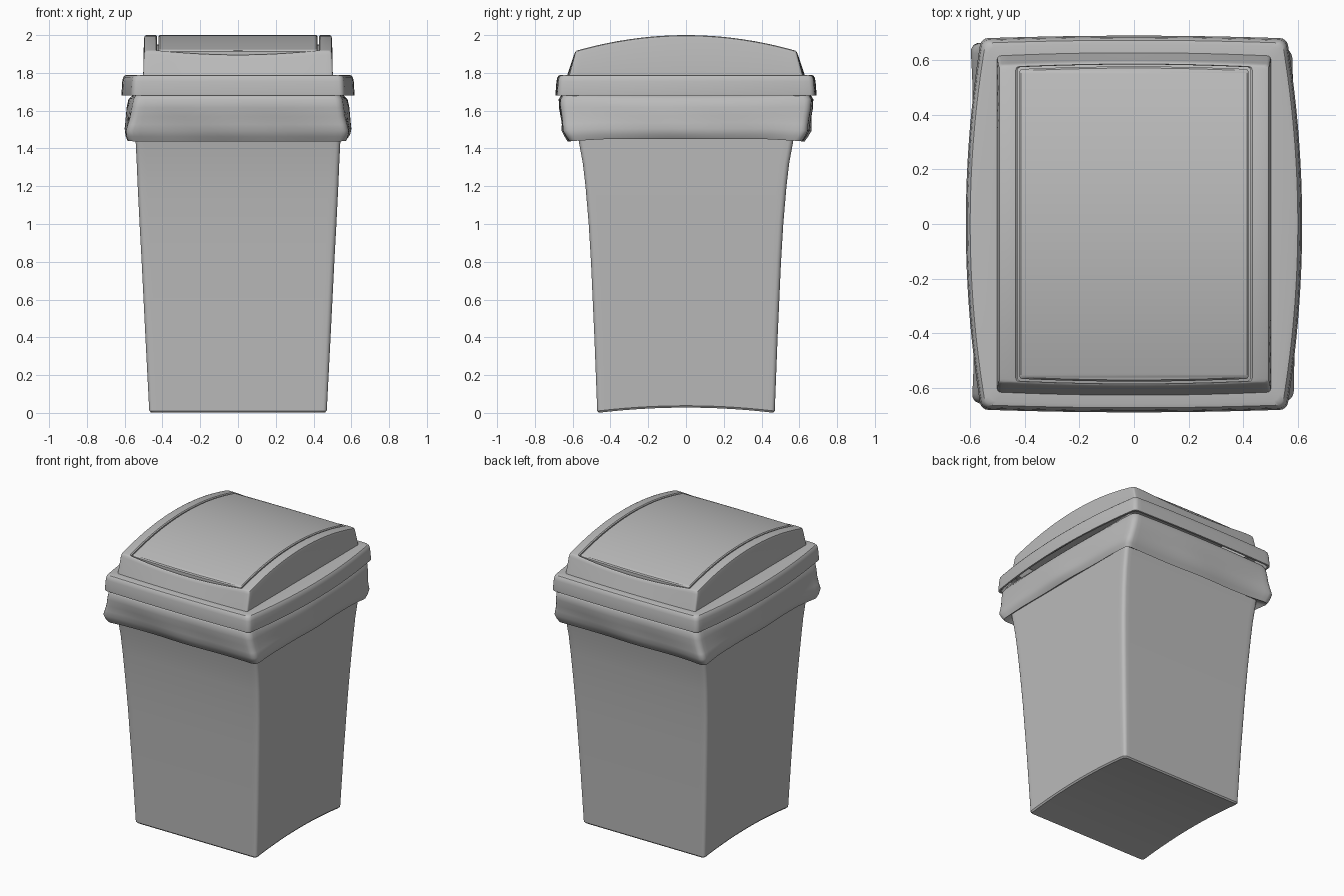
import bpy
import math

cube = bpy.data.objects.get("Cube")
if cube:
    bpy.data.objects.remove(cube, do_unlink=True)

grey = bpy.data.materials.new("grey plastic")
grey.use_nodes = True
colour = (0.5, 0.5, 0.5, 1)
grey.diffuse_color = colour
bsdf = next(n for n in grey.node_tree.nodes if n.type == 'BSDF_PRINCIPLED')
bsdf.inputs["Base Color"].default_value = colour

EDGE, ARC = 20, 4


def outline(hx, hy, r, bow_x=0.0, bow_y=0.0):
    """Rounded rectangle with bowed sides, counter-clockwise from the front centre."""
    quarter = [((hx - r) * (i + 0.5) / (EDGE / 2), -hy) for i in range(EDGE // 2)]
    for i in range(ARC + 1):
        a = math.pi / 2 * (i / ARC - 1)
        quarter.append((hx - r + r * math.cos(a), -hy + r + r * math.sin(a)))
    quarter += [(hx, -(hy - r) * (1 - (i + 0.5) / (EDGE / 2))) for i in range(EDGE // 2)]
    half = quarter + [(x, -y) for x, y in reversed(quarter)]
    ring = half + [(-x, y) for x, y in reversed(half)]
    return [(x + x / hx * bow_x * (1 - (y / hy) ** 2),
             y + y / hy * bow_y * (1 - (x / hx) ** 2)) for x, y in ring]


def loft(name, rings, cap_start=False, cap_end=False, angle=35):
    """Skin a list of rings; caps are strips across x, so they may arch along y."""
    n = len(rings[0])
    verts = [p for ring in rings for p in ring]
    faces = []
    for k in range(len(rings) - 1):
        for i in range(n):
            j = (i + 1) % n
            faces.append((k * n + i, k * n + j, (k + 1) * n + j, (k + 1) * n + i))
    last = (len(rings) - 1) * n
    for i in range(n // 2 - 1):
        strip = (i, i + 1, n - 2 - i, n - 1 - i)
        if cap_start:
            faces.append(strip[::-1])
        if cap_end:
            faces.append(tuple(last + v for v in strip))
    mesh = bpy.data.meshes.new(name)
    mesh.from_pydata(verts, [], faces)
    mesh.materials.append(grey)
    obj = bpy.data.objects.new(name, mesh)
    bpy.context.scene.collection.objects.link(obj)
    bpy.ops.object.select_all(action='DESELECT')
    obj.select_set(True)
    bpy.context.view_layer.objects.active = obj
    bpy.ops.object.shade_smooth_by_angle(angle=math.radians(angle))
    return obj


def flat(points, z):
    return [(x, y, z) for x, y in points]


# Tapered container with an arched underside and flared front and back
def foot(points, lift):
    return [(x, y, lift + 0.028 * (1 - (y / 0.47) ** 2)) for x, y in points]


body = [foot(outline(0.462, 0.462, 0.02), 0.0), foot(outline(0.47, 0.47, 0.02), 0.01)]
for hx, hy, z in [(0.49, 0.485, 0.4), (0.51, 0.503, 0.8), (0.521, 0.515, 1.0),
                  (0.531, 0.532, 1.2), (0.536, 0.546, 1.32), (0.542, 0.568, 1.44),
                  (0.545, 0.59, 1.55), (0.545, 0.62, 1.69)]:
    body.append(flat(outline(hx, hy, 0.025), z))
loft("container", body, cap_start=True, cap_end=True)


# Liner bag folded over the mouth, loose and creased
def bag_ring(hx, hy, bow, z, loose):
    ring = []
    for x, y in outline(hx, hy, 0.035, bow, 0.012):
        a = math.atan2(y, x)
        corner = (abs(x) / hx * abs(y) / hy) ** 6
        flare = 0.045 * corner * loose if x < 0 else 0.015 * corner * loose
        crease = 0.009 * loose * math.sin(5 * a + 14 * z) * math.sin(3 * a + 1)
        bulge = 1 + flare + crease
        drop = 0.022 * loose * max(abs(x) / hx * 0.5, (y / hy) ** 2)
        ring.append((x * bulge, y * bulge, z - drop))
    return ring


bag = [bag_ring(*row) for row in [
    (0.525, 0.62, 0.0, 1.69, 0), (0.54, 0.65, 0.02, 1.68, 0), (0.55, 0.662, 0.03, 1.66, 0),
    (0.555, 0.66, 0.035, 1.62, 0.2), (0.558, 0.65, 0.035, 1.58, 0.5),
    (0.565, 0.642, 0.03, 1.545, 0.8), (0.572, 0.638, 0.025, 1.515, 1),
    (0.57, 0.622, 0.02, 1.485, 1), (0.562, 0.606, 0.01, 1.46, 1),
    (0.535, 0.56, 0.0, 1.475, 0)]]
loft("liner_bag", bag, angle=60)

# Overhanging lid rim, open underneath
rim = [flat(outline(hx, hy, r, 0.056, 0.01), z) for hx, hy, r, z in [
    (0.52, 0.645, 0.02, 1.765), (0.549, 0.667, 0.02, 1.68), (0.56, 0.68, 0.025, 1.68),
    (0.561, 0.681, 0.025, 1.69), (0.557, 0.676, 0.025, 1.755), (0.553, 0.672, 0.025, 1.775),
    (0.545, 0.664, 0.025, 1.786), (0.53, 0.65, 0.025, 1.79)]]
rim.append(flat(outline(0.48, 0.59, 0.02), 1.79))
loft("lid_rim", rim)


# Arched lid housing with a sunken opening for the flap
def arch(points, lower=0.0, dip=0.0):
    ring = []
    for x, y in points:
        z = 2.0 - 0.245 * y * y - lower
        if abs(y) > 0.56 and abs(x) < 0.42:
            z -= dip * (1 - (x / 0.42) ** 2)
        ring.append((x, y, z))
    return ring


housing = [flat(outline(0.502, 0.618, 0.012, 0, 0.012), 1.785),
           arch(outline(0.498, 0.588, 0.012, 0, 0.012), 0.018, 0.02),
           arch(outline(0.494, 0.583, 0.012, 0, 0.012), 0.004, 0.02),
           arch(outline(0.485, 0.579, 0.012, 0, 0.01), 0.0, 0.02),
           arch(outline(0.434, 0.577, 0.012, 0, 0.01), 0.0, 0.02),
           arch(outline(0.428, 0.575, 0.012, 0, 0.01), 0.006, 0.02),
           arch(outline(0.428, 0.575, 0.012, 0, 0.01), 0.05)]
loft("lid_housing", housing, cap_end=True)

# Swinging flap set into the opening
flap = [arch(outline(0.42, 0.568, 0.01, 0, 0.01), 0.045),
        arch(outline(0.42, 0.568, 0.01, 0, 0.01), 0.006),
        arch(outline(0.414, 0.562, 0.01, 0, 0.01), 0.0)]
loft("swing_flap", flap, cap_end=True)
